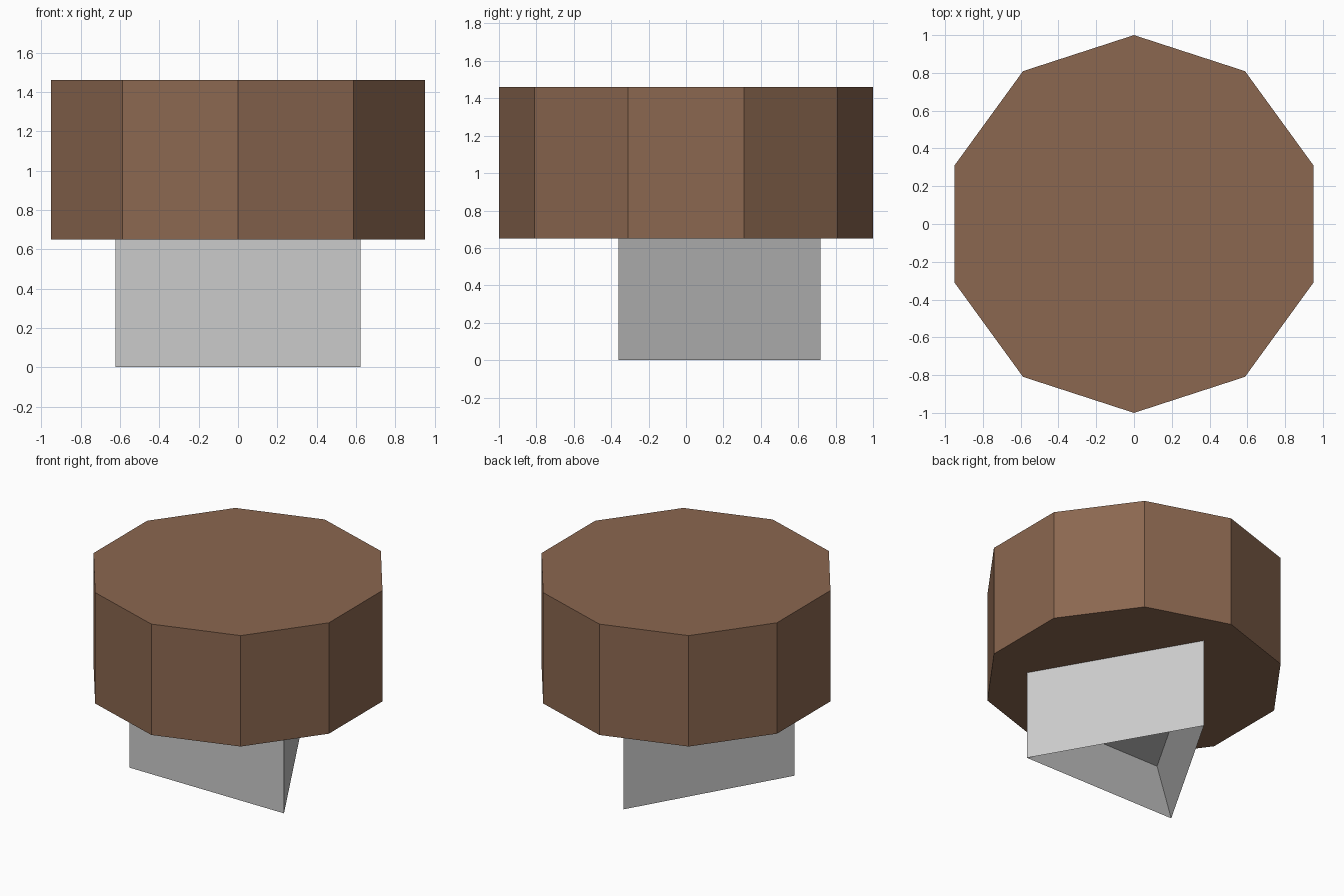
import bpy, bmesh
from mathutils import Vector

if "Cube" in bpy.data.objects:
    bpy.data.objects.remove(bpy.data.objects["Cube"])


def prism(name, sides, radius, z0, z1):
    """Flat-sided prism with one corner pointing to +y."""
    bpy.ops.mesh.primitive_cylinder_add(vertices=sides, radius=radius, depth=z1 - z0,
                                        location=(0, 0, (z0 + z1) / 2))
    obj = bpy.context.object
    obj.name = name
    bpy.ops.object.transform_apply(location=True, rotation=False, scale=False)
    return obj


# Ten-sided seat block
seat = prism("seat", 10, 1.0, 0.65, 1.46)
brown = bpy.data.materials.new("brown")
brown.diffuse_color = (0.26, 0.136, 0.08, 1)
brown.use_nodes = True
brown.node_tree.nodes["Principled BSDF"].inputs["Base Color"].default_value = brown.diffuse_color
seat.data.materials.append(brown)

# Triangular base
base = prism("base", 3, 0.72, 0.0, 0.65)

# Tapered recess in the underside of the base
bm = bmesh.new()
bm.from_mesh(base.data)
bm.normal_update()
bottom = min(bm.faces, key=lambda f: f.normal.z)
result = bmesh.ops.extrude_discrete_faces(bm, faces=[bottom])
inner = [bottom] if not result["faces"] else result["faces"]
verts = list(inner[0].verts)
bmesh.ops.scale(bm, vec=(0.62, 0.62, 1), verts=verts)
bmesh.ops.translate(bm, vec=Vector((0, 0, 0.25)), verts=verts)
bmesh.ops.recalc_face_normals(bm, faces=bm.faces)
bm.to_mesh(base.data)
bm.free()
